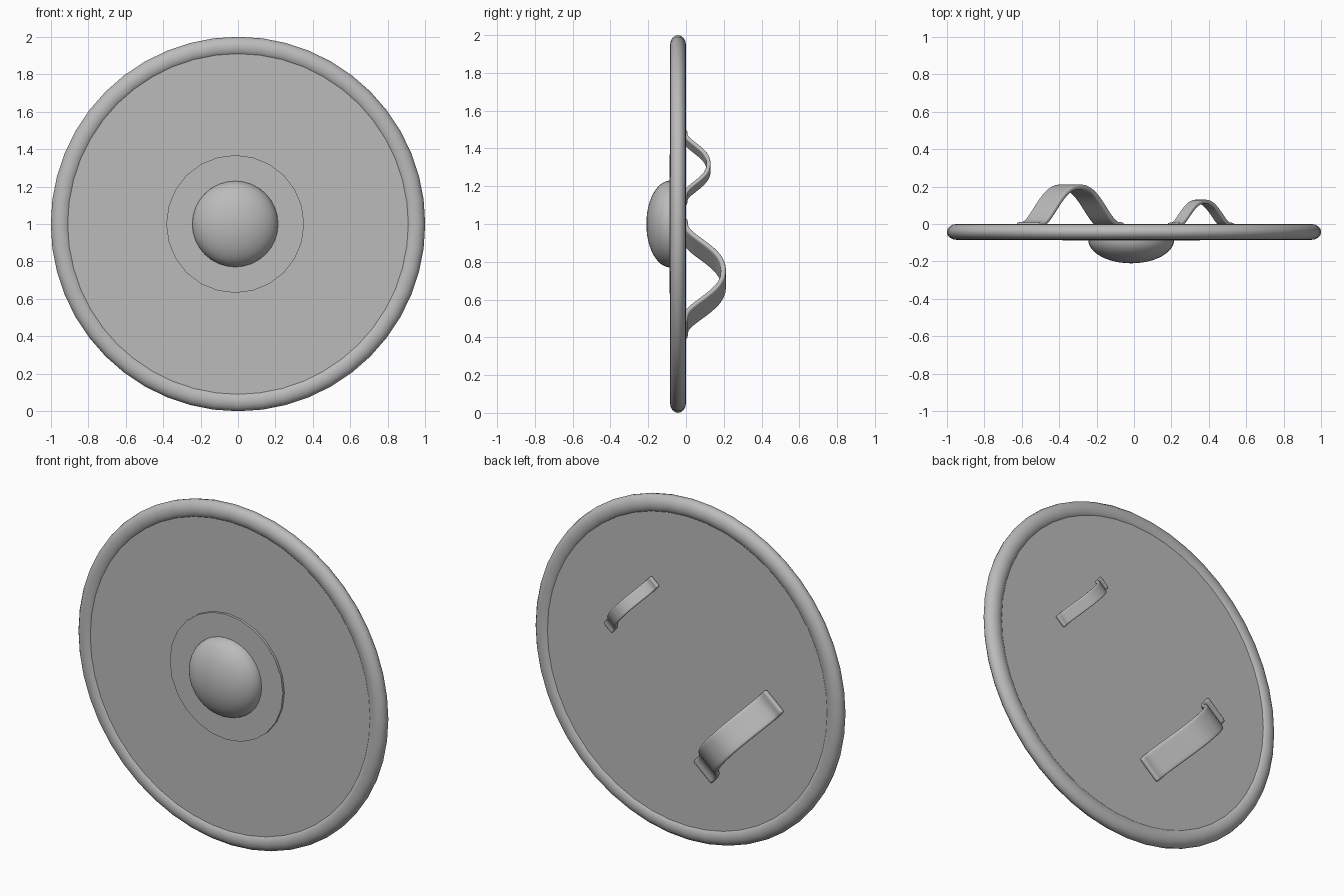
import bpy, bmesh, math
from mathutils import Vector, Matrix

if "Cube" in bpy.data.objects:
    bpy.data.objects.remove(bpy.data.objects["Cube"], do_unlink=True)

grey = bpy.data.materials.new("plain_grey")
grey.use_nodes = True
grey.diffuse_color = (0.5, 0.5, 0.5, 1)
grey.node_tree.nodes["Principled BSDF"].inputs["Base Color"].default_value = (0.5, 0.5, 0.5, 1)


def finish(obj, name):
    obj.name = obj.data.name = name
    obj.data.materials.append(grey)
    bpy.context.view_layer.objects.active = obj
    bpy.ops.object.select_all(action='DESELECT')
    obj.select_set(True)
    bpy.ops.object.shade_smooth_by_angle(angle=math.radians(40))
    return obj


def disc(name, x, radius, y_front, y_back, sides):
    bpy.ops.mesh.primitive_cylinder_add(
        vertices=sides, radius=radius, depth=y_back - y_front,
        location=(x, (y_front + y_back) / 2, 1), rotation=(math.pi / 2, 0, 0))
    return finish(bpy.context.object, name)


# Board and rounded rim
disc("board", 0, 0.94, -0.0725, -0.0125, 48)
bpy.ops.mesh.primitive_torus_add(
    major_segments=48, minor_segments=16, major_radius=0.947, minor_radius=0.053,
    location=(0, -0.0425, 1), rotation=(math.pi / 2, 0, 0))
rim = bpy.context.object
rim.scale.z = 0.8
finish(rim, "rim")

# Centre boss: thin flange and flattened dome
BOSS_X = -0.015
disc("boss_flange", BOSS_X, 0.368, -0.087, -0.06, 24)
bm = bmesh.new()
bmesh.ops.create_uvsphere(bm, u_segments=32, v_segments=24, radius=1)
bmesh.ops.delete(bm, geom=[v for v in bm.verts if v.co.z < -0.01], context='VERTS')
bm.transform(Matrix.Translation((BOSS_X, -0.083, 1))
             @ Matrix.Rotation(math.pi / 2, 4, 'X')
             @ Matrix.Diagonal((0.23, 0.23, 0.127, 1)))
mesh = bpy.data.meshes.new("boss_dome")
bm.to_mesh(mesh)
bm.free()
dome = bpy.data.objects.new("boss_dome", mesh)
bpy.context.collection.objects.link(dome)
finish(dome, "boss_dome")

# Half of the strap's arch: distance along (of half length), height (of peak)
HALF = [(1, 0), (0.93, 0), (0.83, 0.01), (0.7, 0.17), (0.53, 0.5),
        (0.34, 0.82), (0.16, 0.98)]
ARCH = [(-s, h) for s, h in HALF] + [(0, 1.0)] + HALF[::-1]


def strap(name, x, z, half_length, half_width, peak, thickness):
    along = Vector((-0.65, 0, 0.76)).normalized()
    across = Vector((along.z, 0, -along.x))
    centre = Vector((x, -0.004, z))
    bm = bmesh.new()
    rows = []
    for s, h in ARCH:
        p = centre + along * s * half_length + Vector((0, h * peak, 0))
        rows.append([bm.verts.new(p + across * t * half_width)
                     for t in (-1, -0.75, 0, 0.75, 1)])
    for a, b in zip(rows, rows[1:]):
        for i in range(len(a) - 1):
            bm.faces.new((a[i], a[i + 1], b[i + 1], b[i]))
    bmesh.ops.recalc_face_normals(bm, faces=bm.faces)
    mesh = bpy.data.meshes.new(name)
    bm.to_mesh(mesh)
    bm.free()
    obj = bpy.data.objects.new(name, mesh)
    bpy.context.collection.objects.link(obj)
    finish(obj, name)
    solid = obj.modifiers.new("thickness", 'SOLIDIFY')
    solid.thickness = thickness
    solid.offset = 0
    sub = obj.modifiers.new("rounding", 'SUBSURF')
    sub.levels = sub.render_levels = 2
    for poly in obj.data.polygons:
        poly.use_smooth = True


# Forearm strap and hand grip on the back
strap("forearm_strap", -0.34, 0.71, 0.36, 0.078, 0.203, 0.028)
strap("hand_grip", 0.357, 1.30, 0.235, 0.036, 0.124, 0.022)
